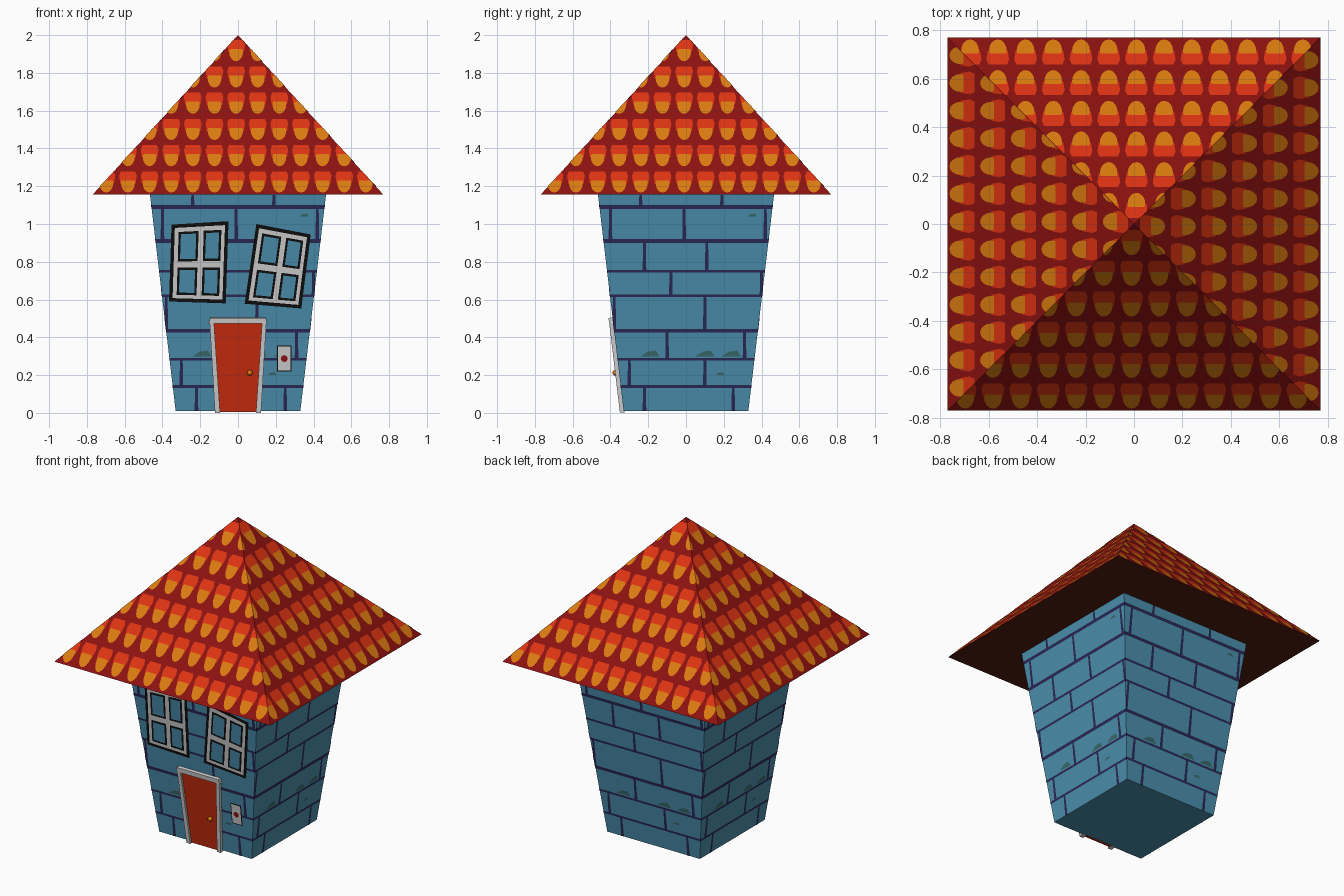
import bpy, bmesh, math
from mathutils import Vector, Matrix

if "Cube" in bpy.data.objects:
    bpy.data.objects.remove(bpy.data.objects["Cube"])

COLOURS = {
    "wall_blue": (0.07, 0.275, 0.42), "mortar_navy": (0.023, 0.021, 0.09),
    "moss_green": (0.04, 0.14, 0.14), "roof_dark_red": (0.27, 0.006, 0.005),
    "tile_red": (0.74, 0.034, 0.006), "tile_orange": (0.72, 0.2, 0.005),
    "eave_brown": (0.085, 0.013, 0.004), "frame_grey": (0.62, 0.62, 0.62),
    "outline_black": (0.004, 0.004, 0.004), "door_red": (0.58, 0.024, 0.004)}
MATS = {}
for n, c in COLOURS.items():
    MATS[n] = bpy.data.materials.new(n)
    MATS[n].diffuse_color = (*c, 1)
ORDER = list(COLOURS)

Z0, ZE, ZT = 0.01, 1.155, 2.0        # wall foot, eave, roof tip
W0, W1, R = 0.33, 0.466, 0.77        # half widths: foot, wall top, eave


def slope_map(z0, h0, z1, h1):
    """Maps (u, z, lift) onto the front face of a tapered square block."""
    k = (h1 - h0) / (z1 - z0)
    n = Vector((0, -1, -k)).normalized()
    return lambda u, z, d=0: Vector((u, -(h0 + k * (z - z0)), z)) + n * d


wall = slope_map(Z0, W0, ZE, W1)
roof = slope_map(ZE, R, ZT, 0)


def finish(name, bm):
    me = bpy.data.meshes.new(name)
    bm.to_mesh(me)
    bm.free()
    for m in ORDER:
        me.materials.append(MATS[m])
    ob = bpy.data.objects.new(name, me)
    bpy.context.collection.objects.link(ob)
    return ob


def plates(name, polys, surf, all_sides=False):
    """Flat painted shapes (colour, points, lift), clipped at the corners."""
    bm = bmesh.new()
    for col, pts, d in polys:
        f = bm.faces.new([bm.verts.new(surf(u, z, d)) for u, z in pts])
        f.material_index = ORDER.index(col)
        f.normal_update()
        if f.normal.y > 0:
            f.normal_flip()
    for s in (1, -1):
        bmesh.ops.bisect_plane(bm, geom=bm.verts[:] + bm.edges[:] + bm.faces[:],
                               plane_co=(0, 0, 0), plane_no=(s, 1, 0), clear_outer=True)
    if all_sides:
        base = bm.faces[:]
        for i in (1, 2, 3):
            g = bmesh.ops.duplicate(bm, geom=base)["geom"]
            bmesh.ops.rotate(bm, verts=[v for v in g if isinstance(v, bmesh.types.BMVert)],
                             cent=(0, 0, 0), matrix=Matrix.Rotation(i * math.pi / 2, 3, 'Z'))
    return finish(name, bm)


def slab(name, col, pts, d0, d1):
    """Solid piece standing out from the front wall."""
    bm = bmesh.new()
    a = [bm.verts.new(wall(u, z, d0)) for u, z in pts]
    b = [bm.verts.new(wall(u, z, d1)) for u, z in pts]
    bm.faces.new(a)
    bm.faces.new(b)
    for i in range(len(pts)):
        j = (i + 1) % len(pts)
        bm.faces.new((a[i], a[j], b[j], b[i]))
    bmesh.ops.recalc_face_normals(bm, faces=bm.faces)
    for f in bm.faces:
        f.material_index = ORDER.index(col)
    return finish(name, bm)


def rect(u0, z0, u1, z1):
    return [(u0, z0), (u1, z0), (u1, z1), (u0, z1)]


def block(name, z0, h0, z1, h1, side, under, top=False):
    """Tapered square block, or pyramid when h1 is zero."""
    bm = bmesh.new()
    bmesh.ops.create_cone(bm, cap_ends=True, segments=4, radius1=h0 * math.sqrt(2),
                          radius2=h1 * math.sqrt(2), depth=z1 - z0,
                          matrix=Matrix.Translation((0, 0, (z0 + z1) / 2))
                          @ Matrix.Rotation(math.pi / 4, 4, 'Z'))
    bmesh.ops.remove_doubles(bm, verts=bm.verts, dist=1e-5)
    bm.normal_update()
    for f in bm.faces:
        f.material_index = ORDER.index(under if f.normal.z < -0.9 else side)
    bmesh.ops.delete(bm, geom=[f for f in bm.faces if f.normal.z > 0.95], context='FACES')
    return finish(name, bm)


# Main masses
block("house_walls", Z0, W0, ZE, W1, "wall_blue", "wall_blue")
block("roof", ZE, R, ZT, 0, "roof_dark_red", "eave_brown")

# Brick joints: courses, then upright joints in each row
courses = [Z0, 0.14, 0.285, 0.435, 0.62, 0.75, 0.91, 1.09, ZE]
joints = [(-0.22, 0.25), (-0.3, 0.10), (-0.10, 0.31), (-0.38, 0.10),
          (-0.08, 0.40), (-0.22, 0.11), (-0.40, -0.01, 0.42), (-0.24, 0.19)]
bricks = []
for i, z in enumerate(courses[1:-1]):
    t = 0.010 if i in (2, 5, 6) else 0.007
    bricks.append(("mortar_navy", rect(-0.6, z - t, 0.6, z + t), 0.001))
for row, us in enumerate(joints):
    for u in us:
        bricks.append(("mortar_navy", [(u - 0.010, courses[row]), (u + 0.010, courses[row]),
                                       (u + 0.007, courses[row + 1]), (u - 0.007, courses[row + 1])], 0.0013))
for u, z in ((-0.19, 0.30), (0.10, 0.30), (0.24, 0.30), (0.35, 1.04), (0.18, 0.2)):
    s = 1 if z == 0.30 else 0.5
    bricks.append(("moss_green", [(u - 0.05 * s, z), (u + 0.05 * s, z), (u + 0.03 * s, z + 0.03 * s),
                                  (u - 0.01, z + 0.025 * s)], 0.0016))
plates("brick_joints", bricks, wall, True)

# Roof tiles: red top with a rounded orange tip
tiles = []
for i in range(6):
    zb = 1.165 + 0.139 * i
    for k in range(-7, 8):
        c = -0.01 + 0.1145 * k
        tiles.append(("tile_red", [(c - 0.041, zb + 0.05), (c + 0.041, zb + 0.05), (c + 0.047, zb + 0.09),
                                   (c + 0.038, zb + 0.113), (c - 0.038, zb + 0.113),
                                   (c - 0.047, zb + 0.09)], 0.001))
        tip = [(c + 0.037 * math.cos(a), zb + 0.052 + 0.052 * math.sin(a))
               for a in [math.pi * (1 + j / 8) for j in range(9)]]
        tiles.append(("tile_orange", tip + [(c + 0.033, zb + 0.064), (c - 0.033, zb + 0.064)], 0.002))
plates("roof_tiles", tiles, roof, True)


# Crooked windows: nested quads laid out across four corners
def window(name, bl, br, tr, tl):
    P = [Vector(p) for p in (bl, br, tr, tl)]

    def sub(u0, v0, u1, v1):
        return [tuple(P[0].lerp(P[1], u).lerp(P[3].lerp(P[2], u), v)) for u, v in rect(u0, v0, u1, v1)]
    polys = [("outline_black", sub(0, 0, 1, 1), 0.002),
             ("frame_grey", sub(0.06, 0.045, 0.94, 0.955), 0.0035)]
    for u0, u1 in ((0.13, 0.48), (0.57, 0.88)):
        for v0, v1 in ((0.09, 0.44), (0.52, 0.90)):
            polys.append(("outline_black", sub(u0, v0, u1, v1), 0.005))
            polys.append(("wall_blue", sub(u0 + 0.04, v0 + 0.03, u1 - 0.04, v1 - 0.03), 0.0065))
    plates(name, polys, wall)


window("left_window", (-0.365, 0.59), (-0.065, 0.58), (-0.05, 1.015), (-0.352, 0.997))
window("right_window", (0.035, 0.578), (0.335, 0.553), (0.385, 0.945), (0.097, 1.0))

# Door, frame and knob
slab("door", "door_red", [(-0.1, 0.006), (0.1, 0.006), (0.132, 0.48), (-0.132, 0.48)], -0.005, 0.008)
for side, s in (("left", -1), ("right", 1)):
    slab(side + "_door_post", "frame_grey",
         [(s * 0.095, 0.003), (s * 0.122, 0.003), (s * 0.15, 0.478), (s * 0.127, 0.478)], -0.005, 0.021)
slab("door_lintel", "frame_grey",
     [(-0.155, 0.475), (0.155, 0.475), (0.148, 0.505), (-0.148, 0.505)], -0.005, 0.022)
bm = bmesh.new()
bmesh.ops.create_uvsphere(bm, u_segments=12, v_segments=8, radius=0.015,
                          matrix=Matrix.Translation(wall(0.063, 0.215, 0.02)))
for f in bm.faces:
    f.material_index = ORDER.index("tile_orange")
finish("door_knob", bm)

# Bell plate with a round button
dot = [(0.245 + 0.018 * math.cos(a), 0.288 + 0.018 * math.sin(a))
       for a in [math.tau * j / 12 for j in range(12)]]
plates("door_bell", [("outline_black", rect(0.207, 0.22, 0.283, 0.357), 0.002),
                     ("frame_grey", rect(0.213, 0.226, 0.277, 0.351), 0.004),
                     ("roof_dark_red", dot, 0.006)], wall)

for m in bpy.data.materials:
    if m.users and not m.is_grease_pencil:
        m.use_nodes = True
        m.node_tree.nodes["Principled BSDF"].inputs["Base Color"].default_value = m.diffuse_color
